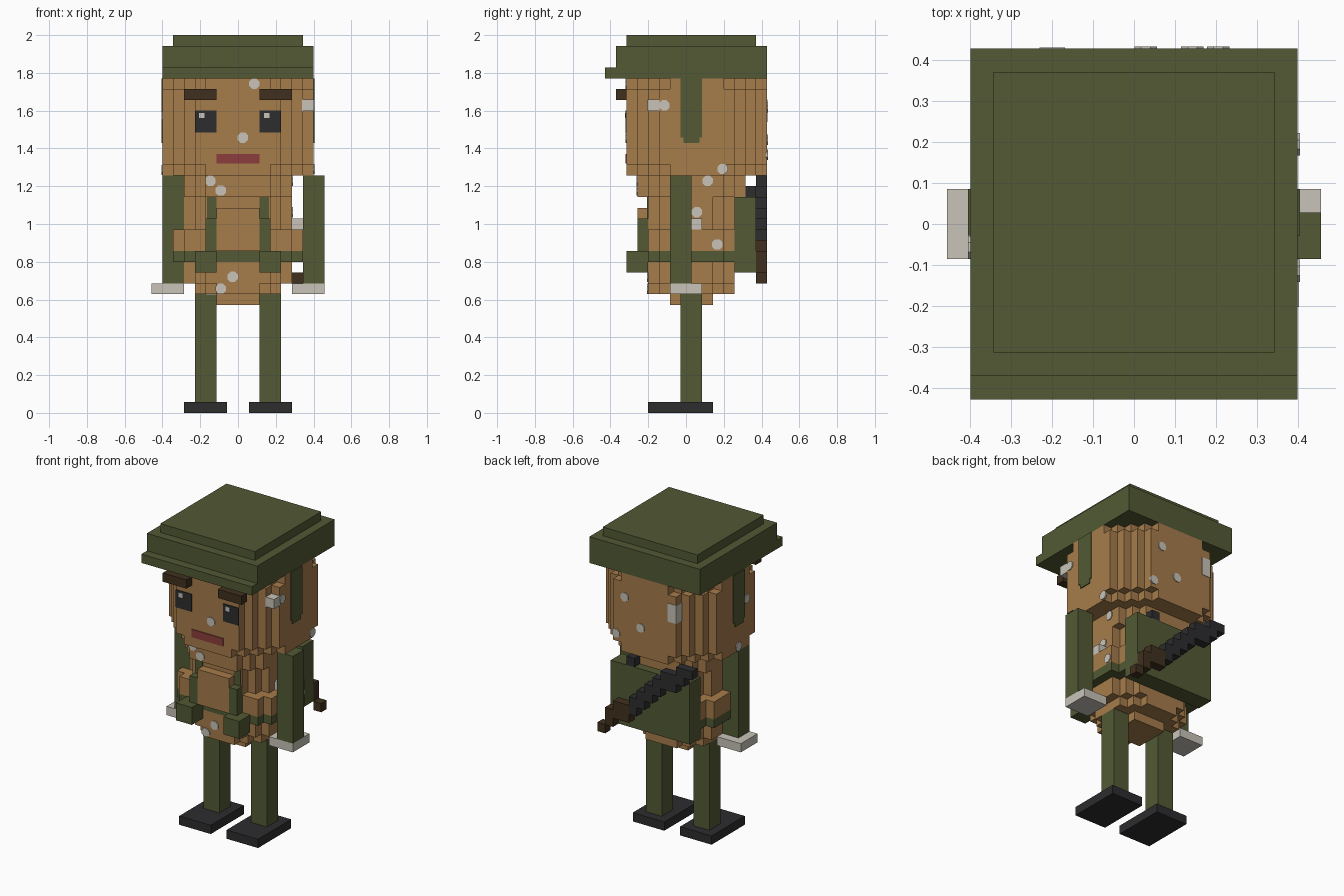
import bpy, bmesh, math
from mathutils import Matrix, Vector

if "Cube" in bpy.data.objects:
    bpy.data.objects.remove(bpy.data.objects["Cube"])

U = 2 / 35      # one block
MID = 7.5       # block row that lies on y = 0
THIN = 0.1      # painted plate thickness, in blocks


def material(name, rgb):
    m = bpy.data.materials.new(name)
    m.use_nodes = True
    m.diffuse_color = (*rgb, 1)
    m.node_tree.nodes["Principled BSDF"].inputs["Base Color"].default_value = (*rgb, 1)
    return m


GREEN = material("army green", (0.084, 0.1, 0.034))
TAN = material("potato tan", (0.38, 0.2, 0.07))
PALE = material("pale grey", (0.58, 0.55, 0.485))
BLACK = material("charcoal", (0.026, 0.026, 0.028))
BROWN = material("dark brown", (0.051, 0.03, 0.013))
RED = material("lip red", (0.26, 0.048, 0.045))


def finish(name, bm, mat):
    bmesh.ops.recalc_face_normals(bm, faces=bm.faces)
    bm.transform(Matrix.Scale(U, 4) @ Matrix.Translation((0, -MID, 0)))
    mesh = bpy.data.meshes.new(name)
    bm.to_mesh(mesh)
    bm.free()
    mesh.materials.append(mat)
    obj = bpy.data.objects.new(name, mesh)
    bpy.context.collection.objects.link(obj)
    return obj


def box(name, mat, x, y, z, grow=0):
    """Box from (low, high) ranges in blocks."""
    bm = bmesh.new()
    bmesh.ops.create_cube(bm, size=1)
    for v in bm.verts:
        v.co = Vector([sum(r) / 2 + c * (r[1] - r[0] + 2 * grow)
                       for c, r in zip(v.co, (x, y, z))])
    return finish(name, bm, mat)


def pair(name, mat, x, y, z):
    box("left_" + name, mat, x, y, z)
    box("right_" + name, mat, (-x[1], -x[0]), y, z)


def layer(name, mat, half, y0, y1, z0, z1, cut):
    """Slab whose corners are cut in block steps."""
    quarter = [(half - cut, y0)]
    for k in range(cut):
        quarter += [(half - cut + k, y0 + k + 1), (half - cut + k + 1, y0 + k + 1)]
    side = quarter + [(x, y0 + y1 - y) for x, y in reversed(quarter)]
    outline = side + [(-x, y) for x, y in reversed(side)]
    bm = bmesh.new()
    base = bm.faces.new([bm.verts.new((x, y, z0)) for x, y in outline])
    out = bmesh.ops.extrude_face_region(bm, geom=[base])
    top = [v for v in out["geom"] if isinstance(v, bmesh.types.BMVert)]
    bmesh.ops.translate(bm, verts=top, vec=(0, 0, z1 - z0))
    return finish(name, bm, mat)


def spot(name, x, y, z, axis):
    """Thin octagonal fleck on a face looking along axis."""
    bm = bmesh.new()
    turn = Matrix.Rotation(math.pi / 2, 4, "X" if axis == "y" else "Y")
    spin = Matrix.Rotation(math.pi / 8, 4, "Z")
    bmesh.ops.create_cone(bm, cap_ends=True, segments=8, radius1=0.52, radius2=0.52,
                          depth=2 * THIN, matrix=Matrix.Translation((x, y, z)) @ turn @ spin)
    return finish(name, bm, PALE)


# Head and torso
layer("head_top", TAN, 7, 2, 15, 30, 31, 4)
layer("head", TAN, 7, 2, 15, 23, 30, 3)
layer("jaw", TAN, 7, 2, 15, 22, 23, 4)
layer("neck", TAN, 5, 3, 13, 20, 22, 2)
layer("chest", TAN, 5, 4, 12, 17, 20, 2)
layer("waist", TAN, 6, 4, 12, 15, 17, 1)
layer("belt", GREEN, 6, 4, 12, 14, 15, 1)
layer("hips", TAN, 5, 4, 12, 12, 14, 2)
layer("lower_hips", TAN, 4, 4, 12, 11, 12, 2)
box("body_bottom", TAN, (-2, 2), (6, 10), (10, 11))
box("belly", TAN, (-2, 2), (3, 4), (15, 19))

# Hat
box("hat_band", GREEN, (-7, 7), (1, 15), (31, 34))
box("hat_crown", GREEN, (-6, 6), (2, 14), (34, 35))
box("hat_brim", GREEN, (-7, 7), (0, 1), (31, 32))

# Chin straps painted on the sides of the head
pair("chin_strap", GREEN, (7, 7 + THIN), (7, 9), (25.5, 31))
pair("chin_strap_tip", GREEN, (7, 7 + THIN), (7.25, 8.75), (25, 25.5))

# Face
pair("eyebrow", BROWN, (2, 5), (1, 2), (29, 30))
pair("eye", BLACK, (2, 4), (2 - THIN, 2), (26, 28))
for side, x in (("left", 2.4), ("right", -3.6)):
    box(side + "_eye_glint", PALE, (x, x + 0.5), (2 - 1.5 * THIN, 2), (27.3, 27.8))
box("mouth", RED, (-2, 2), (2 - THIN, 2), (23.1, 24))

# Harness
pair("strap_lower", GREEN, (2, 3), (3, 4), (15, 18))
pair("strap_upper", GREEN, (2, 2.85), (4 - THIN, 4), (18, 20))
pair("pouch", GREEN, (2, 4), (2, 4), (13, 15))

# Arms and hands
for side, arm, hand in (("left", (6, 8), (5, 8)), ("right", (-7, -5), (-8, -5))):
    box(side + "_arm", GREEN, arm, (6, 8), (12, 22))
    box(side + "_hand", PALE, hand, (6, 9), (11, 12))

# Legs and boots
pair("leg", GREEN, (2, 4), (7, 9), (1, 11))
pair("boot", BLACK, (1, 5), (4, 10), (0, 1))

# Backpack with a stepped rifle slung across it
box("backpack", GREEN, (-5, 5), (12, 14), (13, 20))
box("rifle_sling", BLACK, (2, 3), (13, 14), (20, 21))
for i in range(12):
    low = 12 + round(i * 9 / 11)
    high = min(low + 2, 22) if i else low + 1
    box(f"rifle_step_{i + 1}", BROWN if i < 4 else BLACK, (5 - i, 6 - i), (14, 15), (low, high))

# Pale blocks and flecks on the skin
box("side_block", PALE, (5, 6), (7, 9), (17, 18))
box("front_corner_block", PALE, (6, 7), (4, 5), (28, 29), THIN / 2)
box("back_corner_block", PALE, (-4, -3), (14, 15), (27, 29), THIN / 2)
box("hip_fleck", PALE, (-3, -2), (6.5, 7), (10.9, 11.1))
front = [(1.5, 2, 30.5), (0.45, 2, 25.5), (-2.55, 3, 21.5), (-1.6, 3, 20.6),
         (-0.5, 4, 12.6), (-1.6, 4, 11.5)]
back = [(2.5, 15, 28.3), (0.5, 15, 25.3), (3.6, 15, 23.9)]
for i, p in enumerate(front + back):
    spot(f"fleck_{i + 1}", *p, "y")
sides = [(7, 5.5, 28.5), (7, 10.9, 22.6), (5, 9.5, 21.5), (5, 8.5, 18.6), (6, 10.4, 15.6),
         (-7, 6.5, 27.4), (-7, 8, 22.5)]
for i, p in enumerate(sides):
    spot(f"side_fleck_{i + 1}", *p, "x")
